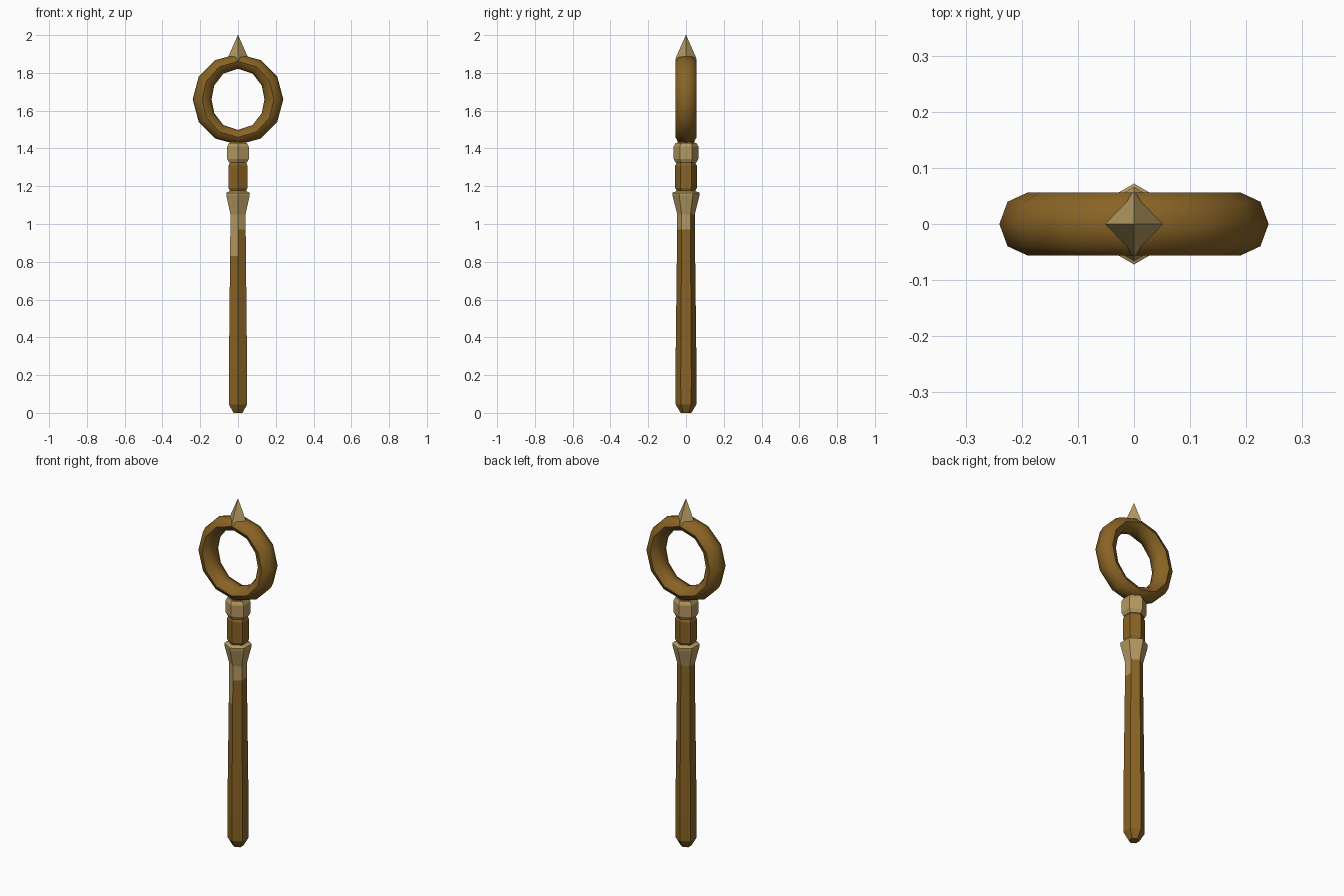
import bpy, math

cube = bpy.data.objects.get("Cube")
if cube:
    bpy.data.objects.remove(cube)


def material(name, colour):
    m = bpy.data.materials.new(name)
    m.use_nodes = True
    m.diffuse_color = (*colour, 1)
    m.node_tree.nodes["Principled BSDF"].inputs["Base Color"].default_value = (*colour, 1)
    return m


BROWN = material("brown wood", (0.25, 0.125, 0.018))
TAN = material("tan trim", (0.46, 0.32, 0.12))


def make(name, verts, faces, mats):
    mesh = bpy.data.meshes.new(name)
    mesh.from_pydata(verts, [], faces)
    for m in mats:
        mesh.materials.append(m)
    obj = bpy.data.objects.new(name, mesh)
    bpy.context.collection.objects.link(obj)
    return obj


def lathe(name, profile, mats, sides=6):
    """Stack of (radius, z) polygons with one corner towards the front."""
    verts = [(r * math.sin(2 * math.pi * i / sides), -r * math.cos(2 * math.pi * i / sides), z)
             for r, z in profile for i in range(sides)]
    faces = [(k * sides + i, k * sides + (i + 1) % sides,
              (k + 1) * sides + (i + 1) % sides, (k + 1) * sides + i)
             for k in range(len(profile) - 1) for i in range(sides)]
    faces += [tuple(reversed(range(sides))),
              tuple(range(len(verts) - sides, len(verts)))]
    return make(name, verts, faces, mats)


# Tapered shaft, with trim colour running down its front faces
shaft = lathe("shaft", [(0.028, 0), (0.055, 0.045), (0.056, 0.2), (0.0485, 0.83),
                        (0.047, 0.97), (0.046, 1.1)], [BROWN, TAN])
for p in shaft.data.polygons:
    front = p.normal.y < -0.2 and abs(p.normal.z) < 0.5
    limit = 0.83 if p.normal.x < 0 else 0.97
    side = p.normal.x > 0.9
    if (front and p.center.z > limit) or (side and p.center.z > 0.97):
        p.material_index = 1

# Flared socket, grip neck and collar
lathe("flared_socket", [(0.046, 1.05), (0.071, 1.15), (0.072, 1.165), (0.05, 1.175)], [TAN])
lathe("neck", [(0.045, 1.165), (0.057, 1.19), (0.057, 1.31), (0.045, 1.335)], [BROWN])
lathe("collar", [(0.055, 1.325), (0.066, 1.345), (0.066, 1.41), (0.055, 1.43)], [TAN])
lathe("ring_joint", [(0.045, 1.42), (0.045, 1.46)], [BROWN])

# Ring head: tube is thinner at the top and bottom
MAJOR, MINOR = 12, 8
verts, faces = [], []
for i in range(MAJOR):
    a = 2 * math.pi * i / MAJOR
    tube = 0.05 - 0.011 * math.sin(a) ** 2
    for j in range(MINOR):
        b = 2 * math.pi * j / MINOR
        r = 0.24 - tube + tube * math.cos(b)
        verts.append((r * math.cos(a), 0.056 * math.sin(b), 1.66 + r * math.sin(a)))
        i2, j2 = (i + 1) % MAJOR, (j + 1) % MINOR
        faces.append((i * MINOR + j, i * MINOR + j2, i2 * MINOR + j2, i2 * MINOR + j))
ring = make("ring", verts, faces, [BROWN])
ring.data.polygons.foreach_set("use_smooth", [True] * len(faces))
ring.data.set_sharp_from_angle(angle=math.radians(50))

# Four-sided spike on top
lathe("spike", [(0.058, 1.865), (0.052, 1.885), (0.001, 2.0)], [TAN], 4)
